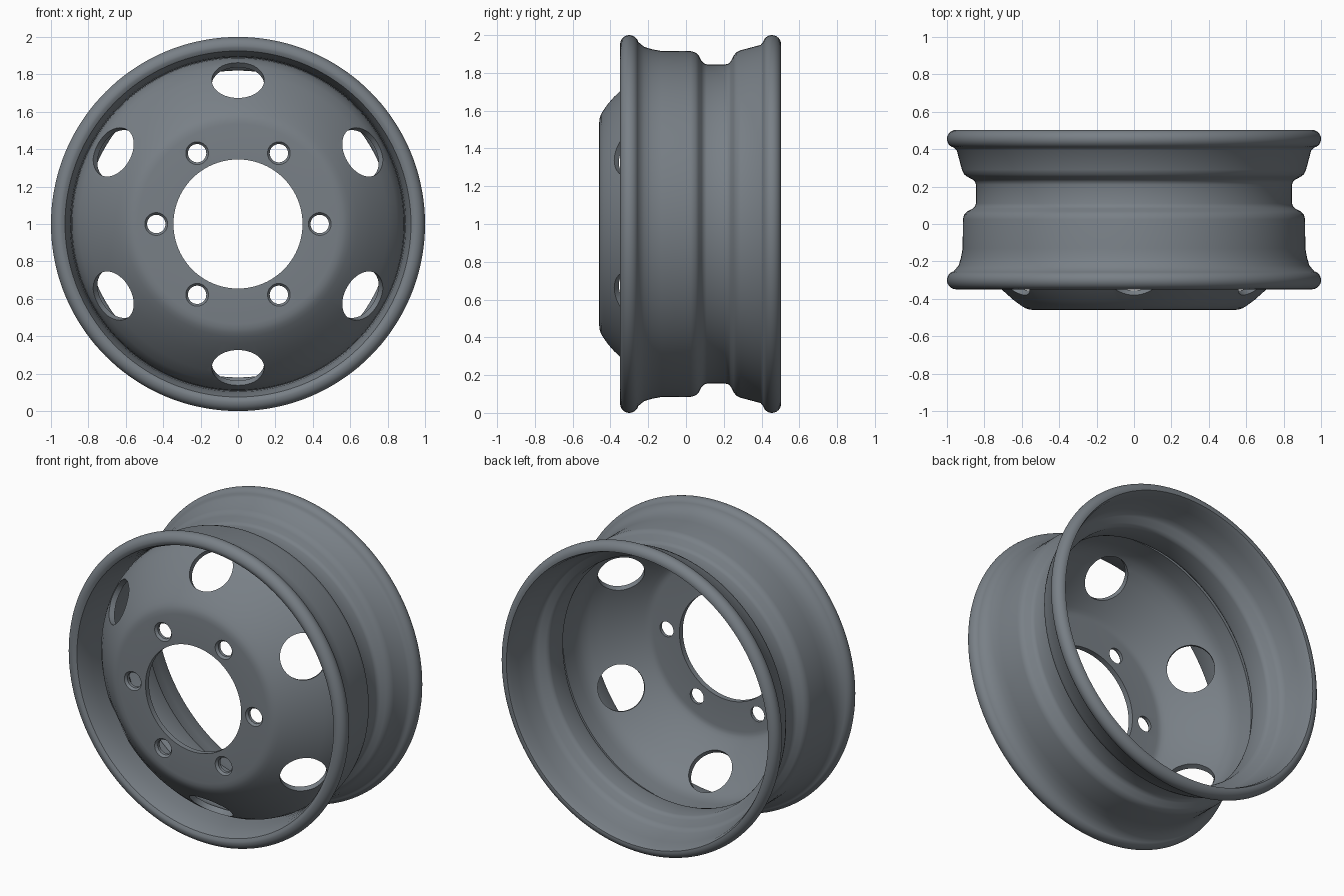
import bpy, bmesh
from math import cos, sin, pi, radians
from mathutils import Matrix, Vector

if "Cube" in bpy.data.objects:
    bpy.data.objects.remove(bpy.data.objects["Cube"], do_unlink=True)

steel = bpy.data.materials.new("blue grey steel")
steel.use_nodes = True
colour = (0.19, 0.215, 0.24, 1)
steel.diffuse_color = colour
steel.node_tree.nodes["Principled BSDF"].inputs["Base Color"].default_value = colour

AXLE = Matrix.Translation((0, 0, 1))


def arc(r, y, radius, start, end, steps=10):
    """Points of a circular arc in the (radius, depth) plane."""
    angles = [radians(start + (end - start) * i / steps) for i in range(steps + 1)]
    return [(r + radius * cos(a), y + radius * sin(a)) for a in angles]


def lathe(bm, profile, steps, matrix):
    """Revolve a closed (radius, depth) profile around the y axis."""
    rings = []
    for i in range(steps):
        a = 2 * pi * i / steps
        rings.append([bm.verts.new(matrix @ Vector((r * cos(a), y, r * sin(a))))
                      for r, y in profile])
    n = len(profile)
    for i in range(steps):
        a, b = rings[i], rings[(i + 1) % steps]
        for j in range(n):
            k = (j + 1) % n
            bm.faces.new((a[j], a[k], b[k], b[j]))


def finish(bm, name):
    bmesh.ops.remove_doubles(bm, verts=bm.verts, dist=0.00001)
    bmesh.ops.recalc_face_normals(bm, faces=bm.faces)
    mesh = bpy.data.meshes.new(name)
    bm.to_mesh(mesh)
    bm.free()
    mesh.materials.append(steel)
    obj = bpy.data.objects.new(name, mesh)
    bpy.context.collection.objects.link(obj)
    return obj


def select(obj):
    bpy.ops.object.select_all(action="DESELECT")
    obj.select_set(True)
    bpy.context.view_layer.objects.active = obj


def smooth(obj):
    select(obj)
    bpy.ops.object.shade_smooth_by_angle(angle=radians(38))


def thicken(line, t):
    """Close an open profile by offsetting it to its inner side."""
    inner = []
    for i, p in enumerate(line):
        a = Vector(line[max(i - 1, 0)])
        b = Vector(line[min(i + 1, len(line) - 1)])
        d = (b - a).normalized()
        inner.append((p[0] - d.y * t, p[1] + d.x * t))
    return line + inner[::-1]


# Rim barrel: rolled flanges, bead seats and drop centre
inner_wall = [(0.925, -0.338), (0.91, -0.30), (0.897, -0.23), (0.89, -0.15),
              (0.89, 0.02), (0.882, 0.045), (0.865, 0.063), (0.835, 0.08),
              (0.824, 0.092), (0.82, 0.11), (0.82, 0.225), (0.824, 0.24),
              (0.838, 0.255), (0.875, 0.272), (0.89, 0.285), (0.9, 0.31),
              (0.922, 0.41), (0.932, 0.475)]
back_flange = arc(0.952, 0.455, 0.048, 100, -75, 14)
outer_wall = [(0.948, 0.395), (0.92, 0.29), (0.908, 0.265), (0.89, 0.252),
              (0.862, 0.237), (0.85, 0.227), (0.845, 0.21), (0.845, 0.11),
              (0.85, 0.095), (0.862, 0.083), (0.892, 0.067), (0.908, 0.05),
              (0.915, 0.025), (0.916, -0.13), (0.925, -0.18), (0.938, -0.222)]
front_flange = arc(0.951, -0.30, 0.049, 75, -100, 14)
bm = bmesh.new()
lathe(bm, inner_wall + back_flange + outer_wall + front_flange, 144, AXLE)
smooth(finish(bm, "rim_barrel"))

# Dished centre disc with a flat hub face and a skirt inside the rim
dish = [(0.345, -0.46), (0.535, -0.46), (0.56, -0.457), (0.583, -0.449),
        (0.605, -0.435), (0.64, -0.41), (0.71, -0.348), (0.80, -0.257),
        (0.85, -0.195), (0.875, -0.15), (0.887, -0.105), (0.891, -0.06),
        (0.891, 0.045)]
bm = bmesh.new()
lathe(bm, thicken(dish, 0.035), 144, AXLE)
disc = finish(bm, "centre_disc")

# Cutters for the six bolt holes and the six hand holes
bolt_profile = [(0, -0.5), (0.061, -0.5), (0.061, -0.46), (0.049, -0.445),
                (0.049, -0.38), (0, -0.38)]
bm = bmesh.new()
for i in range(6):
    bolt_turn = Matrix.Rotation(i * pi / 3, 4, "Y")
    lathe(bm, bolt_profile, 32, AXLE @ bolt_turn @ Matrix.Translation((0.437, 0, 0)))
    hand_turn = Matrix.Rotation((i + 0.5) * pi / 3, 4, "Y")
    place = AXLE @ hand_turn @ Matrix.Translation((0.775, -0.283, 0))
    tilt = Matrix.Rotation(radians(45), 4, "Z")
    drum = [(0, -0.11), (0.14, -0.11), (0.14, 0.11), (0, 0.11)]
    lathe(bm, drum, 48, place @ tilt)
bmesh.ops.dissolve_degenerate(bm, edges=bm.edges, dist=0.00001)
cutter = finish(bm, "hole_cutter")
cutter.hide_render = True

cut = disc.modifiers.new("holes", "BOOLEAN")
cut.operation = "DIFFERENCE"
cut.solver = "EXACT"
cut.object = cutter
select(disc)
bpy.ops.object.modifier_apply(modifier=cut.name)
bpy.data.objects.remove(cutter, do_unlink=True)
smooth(disc)
